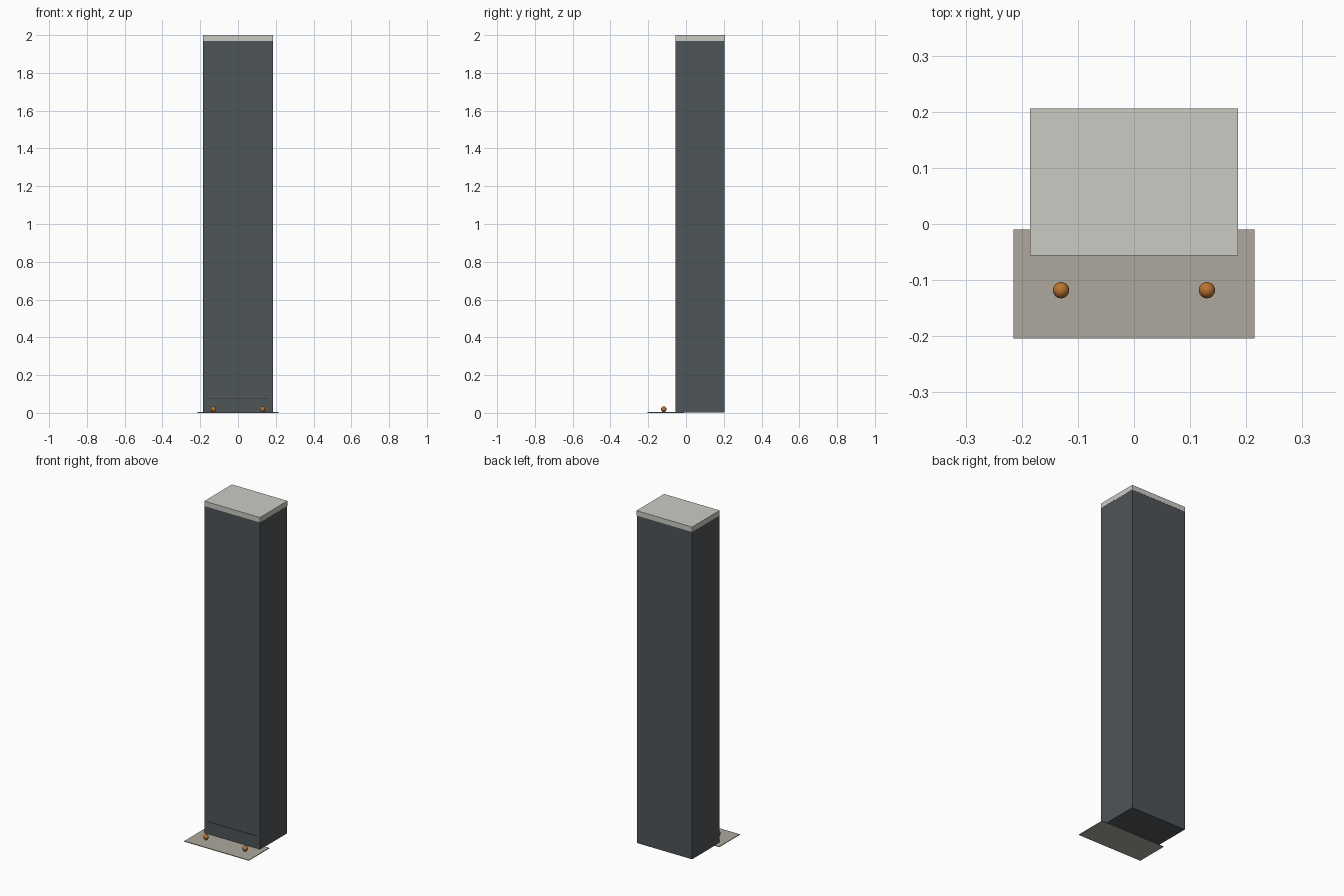
import bpy

if "Cube" in bpy.data.objects:
    bpy.data.objects.remove(bpy.data.objects["Cube"])


def material(name, rgb):
    m = bpy.data.materials.new(name)
    m.diffuse_color = (*rgb, 1)
    m.use_nodes = True
    m.node_tree.nodes["Principled BSDF"].inputs["Base Color"].default_value = m.diffuse_color
    return m


slate = material("slate grey", (0.078, 0.089, 0.098))
pale = material("pale grey", (0.59, 0.60, 0.55))
stone = material("warm stone", (0.42, 0.39, 0.34))
brass = material("brass", (0.48, 0.17, 0.03))
dark = material("dark grey", (0.03, 0.033, 0.036))


def box(name, lo, hi, mat):
    mid = [(a + b) / 2 for a, b in zip(lo, hi)]
    bpy.ops.mesh.primitive_cube_add(size=1, location=mid)
    ob = bpy.context.object
    ob.name = name
    ob.scale = [b - a for a, b in zip(lo, hi)]
    bpy.ops.object.transform_apply(location=False, rotation=False, scale=True)
    ob.data.materials.append(mat)
    return ob


# Tall shaft with a slightly paler cap
box("shaft", (-0.184, -0.055, 0.001), (0.184, 0.205, 1.97), slate)
box("cap", (-0.185, -0.056, 1.97), (0.185, 0.206, 2.0), pale)

# Thin floor plate running under the front of the shaft
box("floor_plate", (-0.215, -0.204, 0.0), (0.215, -0.01, 0.004), stone)

# Fine seam low on the front face
box("front_seam", (-0.165, -0.0565, 0.076), (0.165, -0.055, 0.079), dark)

# Two small brass knobs on short stems
for side, x in (("left", -0.13), ("right", 0.13)):
    bpy.ops.mesh.primitive_cylinder_add(vertices=16, radius=0.009, depth=0.008,
                                        location=(x, -0.118, 0.007))
    stem = bpy.context.object
    stem.name = side + "_knob_stem"
    stem.data.materials.append(brass)
    bpy.ops.object.shade_smooth_by_angle()
    bpy.ops.mesh.primitive_uv_sphere_add(segments=24, ring_count=12, radius=0.0145,
                                         location=(x, -0.118, 0.0195))
    knob = bpy.context.object
    knob.name = side + "_knob"
    knob.data.materials.append(brass)
    bpy.ops.object.shade_smooth_by_angle()
